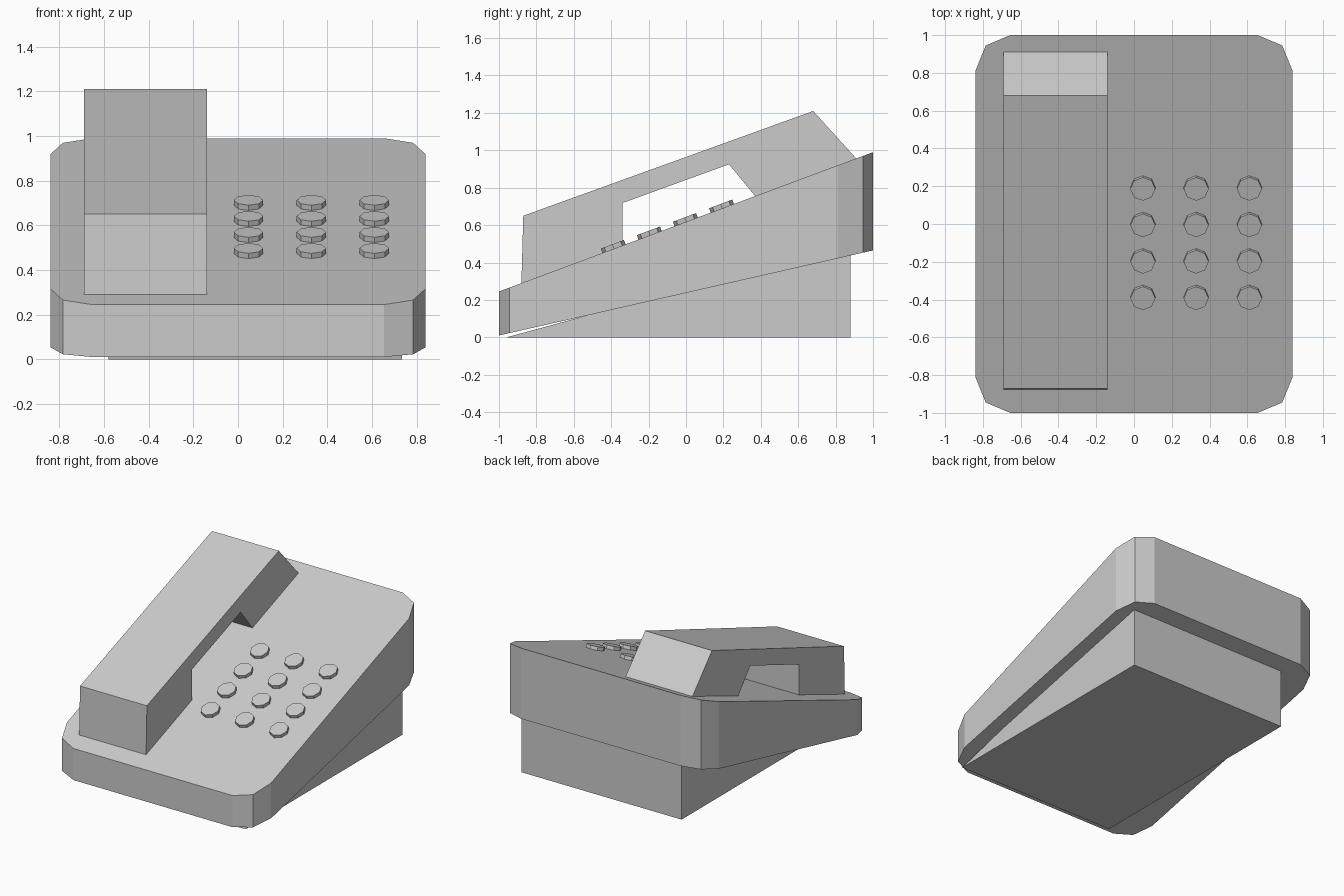
import bpy, bmesh, math
from mathutils import Matrix, Vector

if "Cube" in bpy.data.objects:
    bpy.data.objects.remove(bpy.data.objects["Cube"])

SLOPE = 0.3725                      # tilt of the sloping top


def top_z(y):
    return 0.6175 + SLOPE * y


def finish(name, bm):
    bmesh.ops.recalc_face_normals(bm, faces=bm.faces)
    mesh = bpy.data.meshes.new(name)
    bm.to_mesh(mesh)
    bm.free()
    obj = bpy.data.objects.new(name, mesh)
    bpy.context.collection.objects.link(obj)
    return obj


def side_profile(name, points, x0, x1):
    """Extrude a (y, z) outline from x0 to x1."""
    bm = bmesh.new()
    face = bm.faces.new([bm.verts.new((x0, y, z)) for y, z in points])
    ext = bmesh.ops.extrude_face_region(bm, geom=[face])["geom"]
    bmesh.ops.translate(bm, vec=(x1 - x0, 0, 0),
                        verts=[v for v in ext if isinstance(v, bmesh.types.BMVert)])
    return finish(name, bm)


# Body: plan outline with clipped corners between two sloping planes
corner = [(0.84, 0.81), (0.785, 0.945), (0.655, 1.0)]
outline = (corner + [(-x, y) for x, y in reversed(corner)]
           + [(-x, -y) for x, y in corner] + [(x, -y) for x, y in reversed(corner)])
bm = bmesh.new()
low = [bm.verts.new((x, y, 0.2375 + 0.2275 * y)) for x, y in outline]
high = [bm.verts.new((x, y, top_z(y))) for x, y in outline]
bm.faces.new(low)
bm.faces.new(high)
for i in range(len(outline)):
    j = (i + 1) % len(outline)
    bm.faces.new((low[i], low[j], high[j], high[i]))
finish("phone_body", bm)

# Wedge stand under the body
side_profile("wedge_stand", [(-0.96, 0), (0.88, 0), (0.88, 0.5)], -0.58, 0.735)

# Handset with the grip opening, resting on the slope
side_profile("handset", [(-0.88, top_z(-0.88)), (-0.87, 0.65), (0.68, 1.21),
                         (0.91, top_z(0.91)), (0.37, top_z(0.37)),
                         (0.23, 0.925), (-0.34, 0.718), (-0.34, top_z(-0.34))],
             -0.69, -0.14)

# Keypad: 3 by 4 octagonal buttons
tilt = Matrix.Rotation(math.atan(SLOPE), 4, 'X')
normal = tilt @ Vector((0, 0, 1))
for row in range(4):
    for col in range(3):
        y = 0.194 - 0.193 * row
        pos = Vector((0.047 + 0.282 * col, y, top_z(y))) + normal * 0.005
        bm = bmesh.new()
        bmesh.ops.create_cone(bm, cap_ends=True, segments=8, radius1=0.066,
                              radius2=0.066, depth=0.04,
                              matrix=Matrix.Translation(pos) @ tilt)
        finish(f"key_{row + 1}_{col + 1}", bm)
